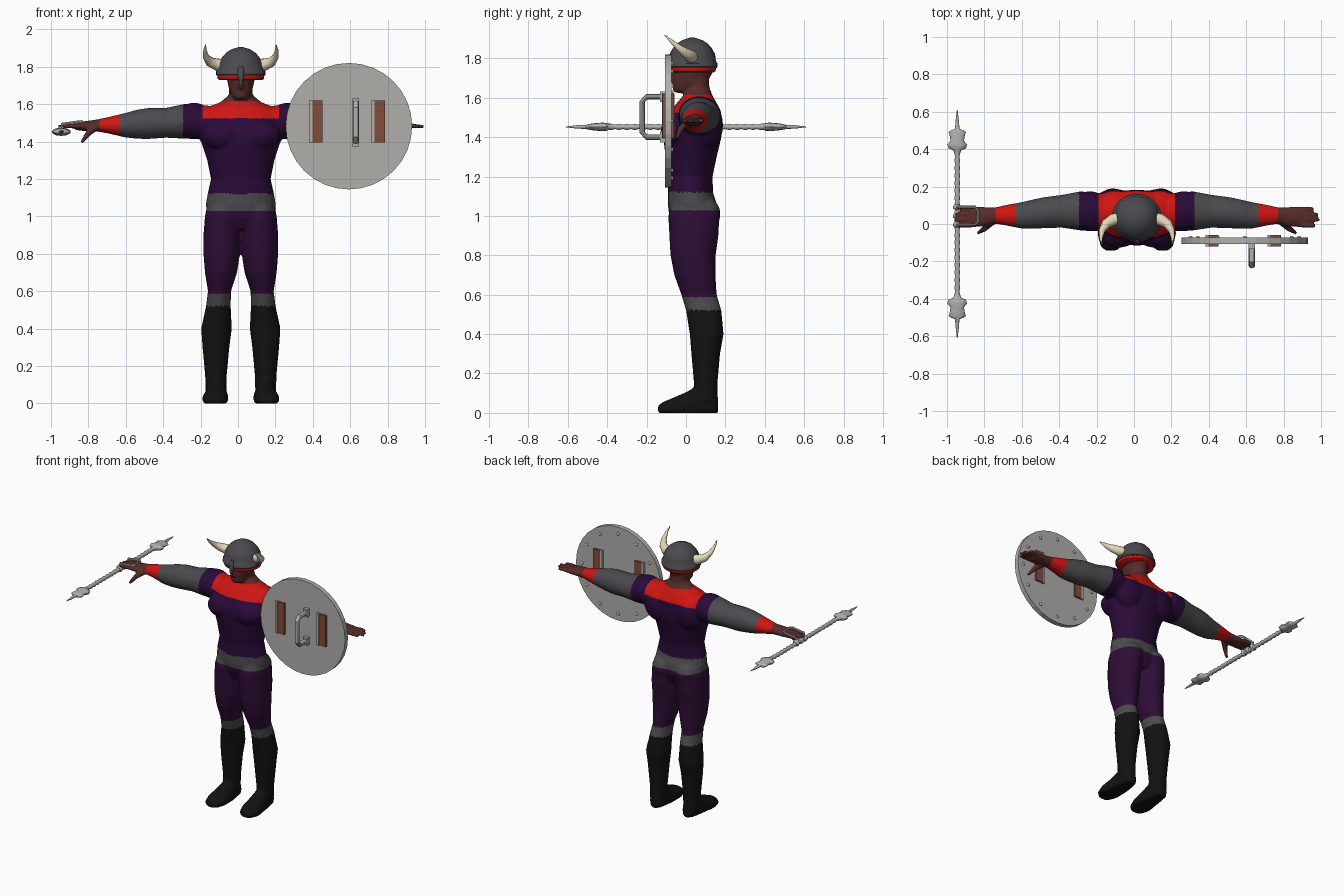
import bpy, bmesh, math
from mathutils import Vector, Matrix

CX = 0.015  # figure's centre line
X, Y, Z = Vector((1, 0, 0)), Vector((0, 1, 0)), Vector((0, 0, 1))


def mat(name, r, g, b):
    m = bpy.data.materials.new(name)
    m.diffuse_color = (r, g, b, 1)
    return m


PURPLE = mat("purple_tunic", .023, .003, .040)
PLUM = mat("plum_trousers", .027, .004, .037)
GREY = mat("dark_grey", .070, .070, .078)
RED = mat("red_cloth", .62, .008, .006)
SKIN = mat("brown_skin", .095, .025, .022)
BLACK = mat("black_boot", .006, .006, .006)
STEEL = mat("light_steel", .44, .43, .41)
LEATHER = mat("leather", .22, .075, .040)
HORN = mat("cream_horn", .76, .67, .48)


def tube(bm, path, side=X, axis=None, n=24):
    """Elliptical loft through (point, radius along side, other radius)."""
    pts = [Vector(p[0]) for p in path]
    rings = []
    for i, (_, ra, rb) in enumerate(path):
        t = axis or (pts[min(i + 1, len(pts) - 1)] - pts[max(i - 1, 0)]).normalized()
        u = (side - t * side.dot(t)).normalized()
        v = t.cross(u)
        ring = []
        for k in range(n):
            a = 2 * math.pi * k / n
            p = pts[i] + u * ra * math.cos(a) + v * rb * math.sin(a)
            p.z = max(p.z, 0)
            ring.append(bm.verts.new(p))
        rings.append(ring)
    for a, b in zip(rings, rings[1:]):
        for k in range(n):
            bm.faces.new((a[k], a[(k + 1) % n], b[(k + 1) % n], b[k]))
    bm.faces.new(rings[0])
    bm.faces.new(rings[-1])


def ball(bm, c, r):
    m = Matrix.Translation(c) @ Matrix.Diagonal((*r, 1))
    bmesh.ops.create_uvsphere(bm, u_segments=24, v_segments=14, radius=1, matrix=m)


def box(bm, c, s):
    m = Matrix.Translation(c) @ Matrix.Diagonal((*s, 1))
    bmesh.ops.create_cube(bm, size=1, matrix=m)


def finish(name, bm, *mats, x=0, smooth=True):
    bmesh.ops.recalc_face_normals(bm, faces=bm.faces)
    me = bpy.data.meshes.new(name)
    bm.to_mesh(me)
    bm.free()
    for m in mats:
        me.materials.append(m)
    for p in me.polygons:
        p.use_smooth = smooth
    ob = bpy.data.objects.new(name, me)
    bpy.context.collection.objects.link(ob)
    ob.location.x = x
    if smooth:
        bpy.ops.object.select_all(action='DESELECT')
        ob.select_set(True)
        bpy.context.view_layer.objects.active = ob
        bpy.ops.object.shade_smooth_by_angle(angle=math.radians(40))
    return ob


# ---- body: overlapping lofts fused by a voxel remesh
bm = bmesh.new()
torso = [(.93, .04, .11, .09), (1.0, .04, .175, .125), (1.06, .032, .188, .125),
         (1.12, .022, .178, .115), (1.2, .022, .16, .113), (1.3, .026, .18, .13),
         (1.4, .032, .213, .148), (1.46, .036, .235, .148), (1.53, .05, .24, .128),
         (1.575, .055, .2, .1), (1.61, .06, .11, .075), (1.65, .06, .062, .06)]
tube(bm, [((0, y, z), a, b) for z, y, a, b in torso], axis=Z)
# neck, head and nose
tube(bm, [((0, .06, 1.55), .066, .065), ((0, .055, 1.72), .062, .06)], axis=Z)
head = [(1.625, -.02, .03, .035), (1.64, -.01, .046, .058), (1.675, .015, .062, .085),
        (1.72, .03, .072, .103), (1.78, .035, .08, .105), (1.82, .035, .07, .09)]
tube(bm, [((0, y, z), a, b) for z, y, a, b in head], axis=Z)
tube(bm, [((0, -.072, 1.685), .018, .02), ((0, -.068, 1.74), .010, .012)], axis=Z)
leg = [(1.06, .085, .04, .095, .115), (1.0, .095, .04, .097, .13), (.9, .1, .04, .1, .125),
       (.8, .102, .036, .098, .115), (.7, .106, .045, .086, .105), (.6, .114, .066, .062, .09),
       (.52, .12, .09, .066, .09), (.4, .13, .105, .082, .086), (.3, .133, .1, .072, .073),
       (.15, .133, .1, .058, .06), (.06, .133, .1, .056, .06)]
foot = [(.163, .13, .035, .025, .045), (.14, .13, .04, .045, .07), (.06, .13, .035, .056, .105),
        (0, .132, .03, .064, .075), (-.07, .137, .025, .07, .05), (-.12, .138, .02, .055, .034),
        (-.142, .138, .016, .03, .02)]
arm = [(.15, .06, 1.5, .1, .09), (.3, .07, 1.508, .105, .093), (.4, .068, 1.5, .088, .08),
       (.5, .06, 1.496, .083, .083), (.56, .052, 1.492, .078, .077), (.62, .046, 1.487, .07, .065),
       (.7, .047, 1.487, .055, .046), (.76, .045, 1.486, .043, .034), (.8, .04, 1.484, .05, .029),
       (.85, .038, 1.482, .055, .025), (.885, .04, 1.48, .048, .018)]
for s in (1, -1):
    tube(bm, [((s * x, y, z), a, b) for z, x, y, a, b in leg], axis=Z)
    tube(bm, [((s * x, y, z), a, b) for y, x, z, a, b in foot], axis=Y)
    tube(bm, [((s * x, y, z), a, b) for x, y, z, a, b in arm], side=Y, axis=X)
    ball(bm, (s * .10, -.05, 1.435), (.11, .077, .08))    # chest
    ball(bm, (s * .12, .11, 1.46), (.11, .078, .12))      # shoulder blade
    ball(bm, (s * .088, .095, 1.01), (.085, .08, .085))   # seat
    ball(bm, (s * .25, .068, 1.515), (.1, .108, .092))    # shoulder
    for y0, y1, tip in ((-.004, -.012, .955), (.024, .022, .978), (.052, .052, .972), (.078, .083, .945)):
        tube(bm, [((s * .86, y0, 1.482), .014, .014), ((s * .92, (y0 + y1) / 2, 1.484), .013, .013),
                  ((s * tip, y1, 1.48), .009, .009)], side=Y, n=10)
    tube(bm, [((s * .775, .01, 1.475), .02, .02), ((s * .815, -.025, 1.445), .017, .017),
              ((s * .85, -.048, 1.395), .01, .01)], side=Y, n=10)
body = finish("body", bm, PURPLE, PLUM, GREY, RED, SKIN, BLACK, x=CX, smooth=False)
rm = body.modifiers.new("fuse", 'REMESH')
rm.mode = 'VOXEL'
rm.voxel_size = .008
sm = body.modifiers.new("soften", 'SMOOTH')
sm.factor = .5
sm.iterations = 4
bpy.context.view_layer.update()
me = bpy.data.meshes.new_from_object(body.evaluated_get(bpy.context.evaluated_depsgraph_get()))
body.modifiers.clear()
body.data = me
me.materials.clear()
for m in (PURPLE, PLUM, GREY, RED, SKIN, BLACK):
    me.materials.append(m)


def clothing(c):
    x, z = abs(c.x), c.z
    if x > .245:
        return 4 if x > .755 else 3 if x > .65 else 2 if x > .31 else 0
    if z > 1.615:
        return 4
    if z > 1.12:
        return 3 if z > 1.525 and x < .205 else 0
    return 2 if z > 1.03 else 1 if z > .585 else 2 if z > .52 else 5


for p in me.polygons:
    p.material_index = clothing(p.center)
    p.use_smooth = True

# ---- helmet with brim, red lining, nose guard and horns
bm = bmesh.new()
dome = [(1.752, .128, .124), (1.758, .133, .129), (1.775, .132, .128), (1.785, .122, .12),
        (1.82, .117, .116), (1.85, .1, .1), (1.875, .078, .078), (1.893, .05, .05), (1.905, .012, .012)]
tube(bm, [((0, .032, z), a, b) for z, a, b in dome], axis=Z, n=28)
finish("helmet", bm, GREY, x=CX)
bm = bmesh.new()
tube(bm, [((0, .032, 1.728), .112, .108), ((0, .032, 1.735), .124, .118),
          ((0, .032, 1.756), .126, .122)], axis=Z, n=28)
finish("helmet_lining", bm, RED, x=CX)
bm = bmesh.new()
tube(bm, [((0, -.093, 1.695), .006, .008), ((0, -.095, 1.72), .014, .01),
          ((0, -.098, 1.78), .018, .01), ((0, -.085, 1.805), .01, .01)], axis=Z, n=8)
finish("nose_guard", bm, GREY, x=CX)
bm = bmesh.new()
for s in (1, -1):
    tube(bm, [((s * .085, .03, 1.805), .036, .036), ((s * .13, .022, 1.812), .032, .032),
              ((s * .165, 0, 1.826), .026, .026), ((s * .186, -.035, 1.853), .017, .017),
              ((s * .192, -.075, 1.888), .009, .009), ((s * .188, -.108, 1.918), .002, .002)],
         side=Z, n=14)
finish("horns", bm, HORN, x=CX)

# ---- round shield
SX, SZ = .593, 1.482
bm = bmesh.new()
tube(bm, [((SX, -.106, SZ), .338, .338), ((SX, -.073, SZ), .338, .338)], axis=Y, n=32)
finish("shield", bm, STEEL, smooth=False)
bm = bmesh.new()
for x in (.42, .752):
    box(bm, (x, -.09, 1.507), (.066, .06, .225))
finish("shield_straps", bm, LEATHER, smooth=False)
bm = bmesh.new()
for x in (.39, .722):
    box(bm, (x, -.09, 1.507), (.018, .063, .23))
for k in range(12):   # bolts on the back
    a = math.pi * k / 6
    ball(bm, (SX + .29 * math.cos(a), -.072, SZ + .29 * math.sin(a)), (.011, .008, .011))
finish("shield_fittings", bm, STEEL)
bm = bmesh.new()
loop = [(-.1, 1.605), (-.2, 1.605), (-.223, 1.58), (-.223, 1.425), (-.2, 1.4), (-.1, 1.4)]
tube(bm, [((.63, y, z), .018, .014) for y, z in loop], n=8)
for z in (1.605, 1.4):
    box(bm, (.63, -.118, z), (.034, .03, .055))
finish("shield_handle", bm, STEEL)

# ---- double-ended polearm: knotted shaft, flat blades, spikes
PX, PZ = -.945, 1.452
half = [(i * .02, .016 if i % 2 else .011, .016 if i % 2 else .011) for i in range(20)]
half += [(.395, .022, .016), (.405, .047, .02), (.425, .052, .022), (.445, .036, .02), (.47, .04, .018),
         (.492, .046, .014), (.503, .03, .012), (.508, .012, .01), (.55, .009, .009), (.61, .002, .002)]
full = [(-y, a, b) for y, a, b in reversed(half[1:])] + half
bm = bmesh.new()
tube(bm, [((PX, y, PZ), a, b) for y, a, b in full], axis=Y, n=12)
finish("polearm", bm, STEEL)
bm = bmesh.new()
grip = [(-.95, -.004, 1.455), (-.94, -.004, 1.492), (-.85, -.004, 1.504), (-.835, .01, 1.505),
        (-.835, .075, 1.505), (-.85, .09, 1.504), (-.94, .09, 1.492), (-.95, .09, 1.455)]
tube(bm, [(p, .009, .008) for p in grip], side=Vector((.1, .2, 1)), n=8)
for y in (-.004, .043, .09):
    ball(bm, (PX, y, PZ + .005), (.024, .016, .024))
finish("polearm_grip", bm, STEEL)
